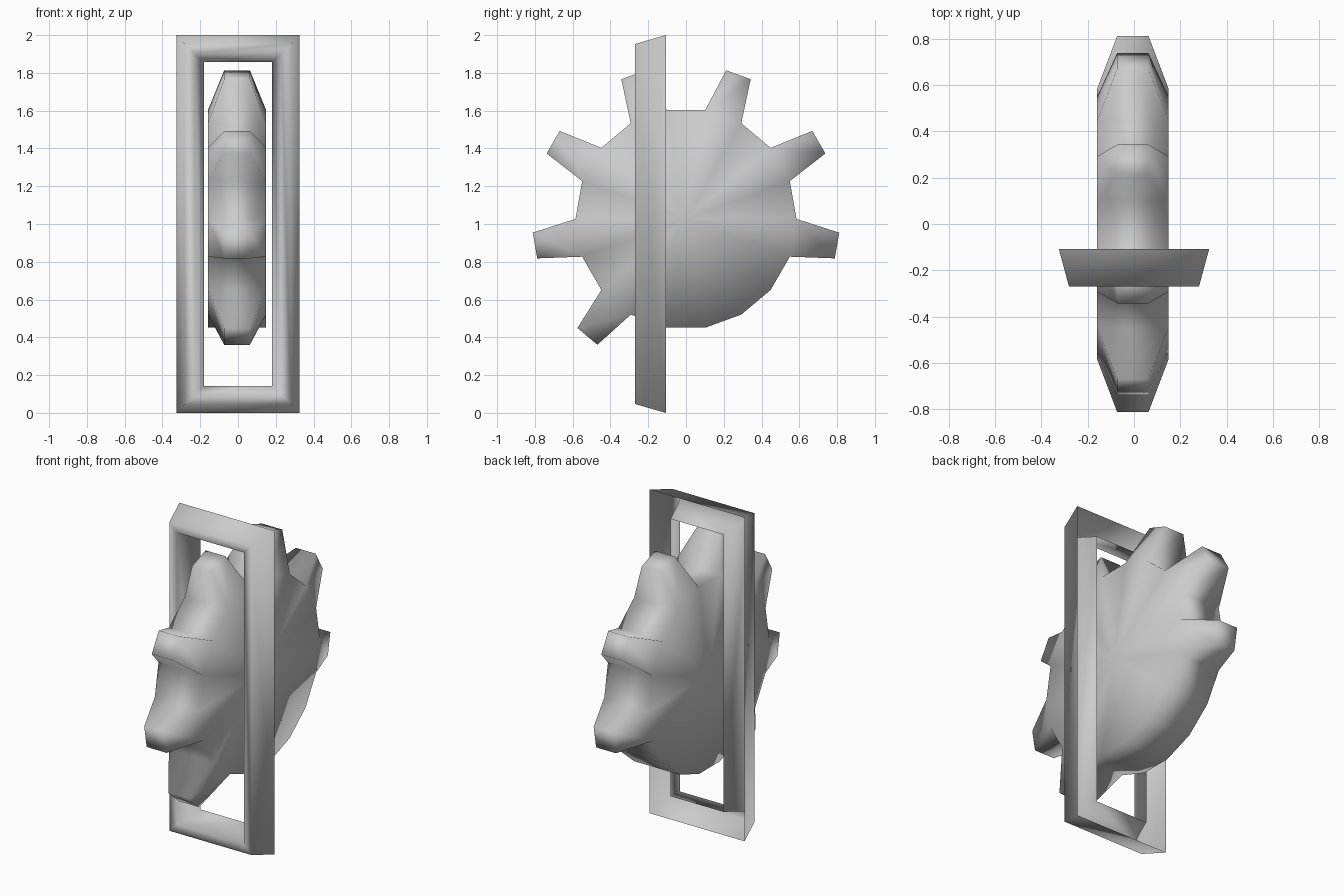
import bpy, bmesh, math

if "Cube" in bpy.data.objects:
    bpy.data.objects.remove(bpy.data.objects["Cube"])

grey = bpy.data.materials.new("plain_grey")
grey.diffuse_color = (0.6, 0.6, 0.6, 1)
grey.use_nodes = True
grey.node_tree.nodes["Principled BSDF"].inputs["Base Color"].default_value = grey.diffuse_color


def finish(bm, name):
    bmesh.ops.recalc_face_normals(bm, faces=bm.faces)
    for f in bm.faces:
        f.smooth = True
    mesh = bpy.data.meshes.new(name)
    bm.to_mesh(mesh)
    bm.free()
    mesh.materials.append(grey)
    obj = bpy.data.objects.new(name, mesh)
    bpy.context.collection.objects.link(obj)
    return obj


# Cog wheel: 18-sided disc with seven teeth, two left out at the bottom
CX, CZ, HALF, RIM = -0.005, 1.027, 0.154, 0.585
TIP_R, TIP_HALF, TIP_X = 0.812, 0.069, 0.068
TEETH = {70, 30, -10, 230, 190, 150, 110}
tooth_angles = {a % 360 for a in TEETH}

bm = bmesh.new()
rims, hubs = [], []
for side in (-1, 1):
    x = CX + side * HALF
    hubs.append(bm.verts.new((x, 0, CZ)))
    rims.append([bm.verts.new((x, RIM * math.cos(math.radians(20 * k)),
                               CZ + RIM * math.sin(math.radians(20 * k)))) for k in range(18)])
for k in range(18):
    n = (k + 1) % 18
    a, b, c, d = rims[0][k], rims[0][n], rims[1][n], rims[1][k]
    bm.faces.new((hubs[0], a, b))
    bm.faces.new((hubs[1], c, d))
    mid = 20 * k + 10
    if mid in tooth_angles or (mid + 0) % 360 in tooth_angles:
        # Tooth narrows in both directions towards its tip
        t = math.radians(mid)
        tip = []
        for s, w in ((-1, -1), (-1, 1), (1, 1), (1, -1)):
            tip.append(bm.verts.new((CX + s * TIP_X,
                                     TIP_R * math.cos(t) - w * TIP_HALF * math.sin(t),
                                     CZ + TIP_R * math.sin(t) + w * TIP_HALF * math.cos(t))))
        base = (a, b, c, d)
        for i in range(4):
            j = (i + 1) % 4
            bm.faces.new((base[i], base[j], tip[j], tip[i]))
        bm.faces.new(tip)
    else:
        bm.faces.new((a, b, c, d))
finish(bm, "cog_wheel")

# Frame: trough-shaped rectangular surround, open at the back
# Each loop is half width, inset from top and bottom, and depth
LOOPS = [(0.325, 0.0, -0.107), (0.281, 0.047, -0.27),
         (0.229, 0.097, -0.27), (0.18, 0.143, -0.107)]
bm = bmesh.new()
rings = [[bm.verts.new((sx * hw, y, 2 - inset if top else inset))
          for sx, top in ((-1, 0), (1, 0), (1, 1), (-1, 1))] for hw, inset, y in LOOPS]
for r0, r1 in zip(rings, rings[1:]):
    for i in range(4):
        j = (i + 1) % 4
        bm.faces.new((r0[i], r0[j], r1[j], r1[i]))
finish(bm, "surround_frame")
